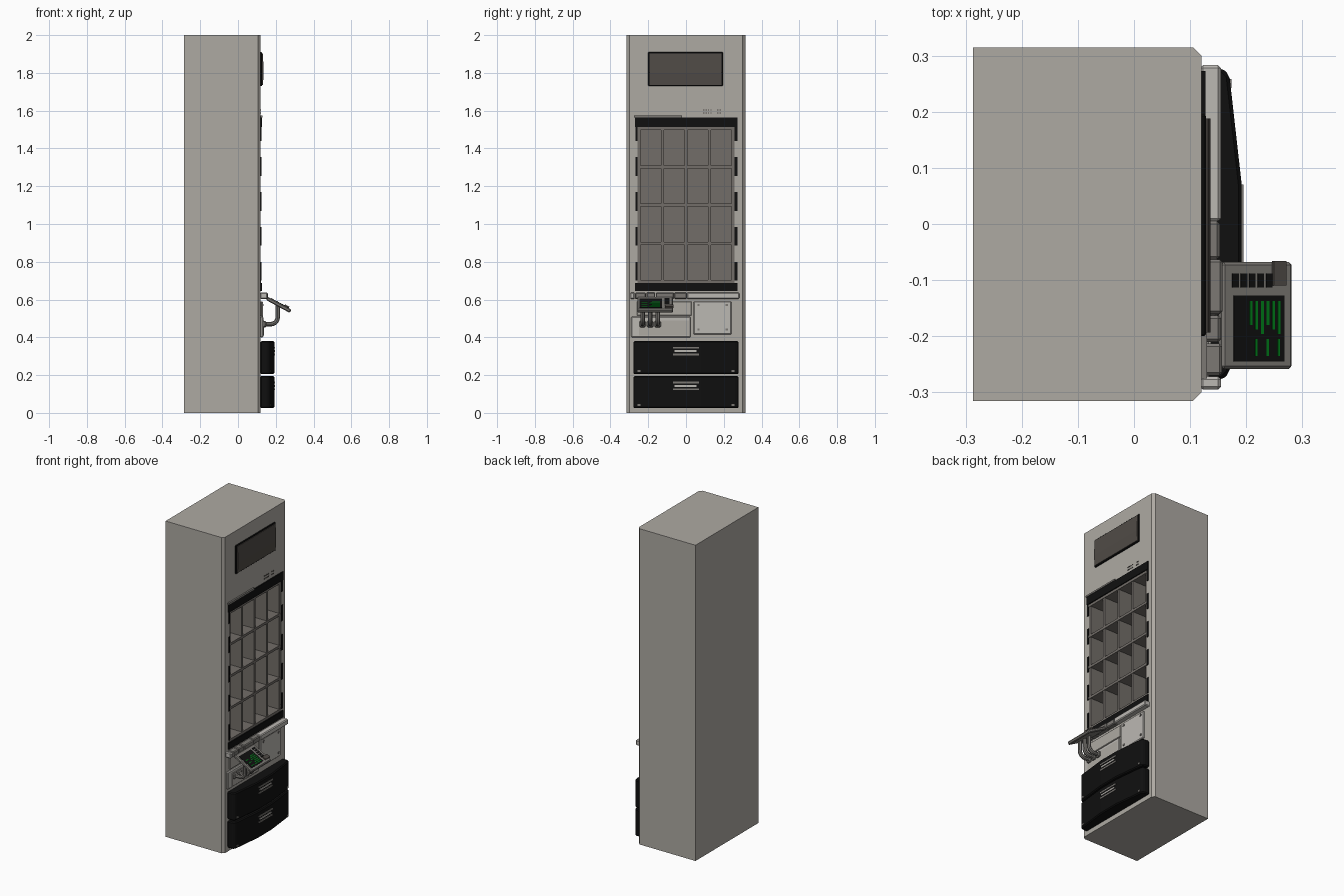
import bpy, bmesh, math
from mathutils import Vector

if "Cube" in bpy.data.objects:
    bpy.data.objects.remove(bpy.data.objects["Cube"], do_unlink=True)


def material(name, r, g, b):
    m = bpy.data.materials.new(name)
    m.use_nodes = True
    m.diffuse_color = (r, g, b, 1)
    bsdf = next(n for n in m.node_tree.nodes if n.type == 'BSDF_PRINCIPLED')
    bsdf.inputs["Base Color"].default_value = (r, g, b, 1)
    bsdf.inputs["Roughness"].default_value = 0.7
    return m


BODY = material("warm grey", 0.42, 0.40, 0.365)
LIGHT = material("pale grey", 0.50, 0.48, 0.45)
SHELF = material("shelf grey", 0.17, 0.155, 0.14)
GLASS = material("dark brown grey", 0.08, 0.07, 0.062)
METAL = material("mid grey", 0.2, 0.19, 0.175)
BLACK = material("black", 0.005, 0.005, 0.005)
GREEN = material("green", 0.0, 0.2, 0.01)


def prism(name, points, axis, a, b, mat, bevel=0.0):
    """Extrude a profile along y (points are x, z) or along z (points are x, y)."""
    place = {'y': lambda p, t: (p[0], t, p[1]), 'z': lambda p, t: (p[0], p[1], t)}[axis]
    bm = bmesh.new()
    low = [bm.verts.new(place(p, a)) for p in points]
    high = [bm.verts.new(place(p, b)) for p in points]
    bm.faces.new(low)
    bm.faces.new(high)
    for i in range(len(points)):
        j = (i + 1) % len(points)
        bm.faces.new((low[i], low[j], high[j], high[i]))
    bmesh.ops.recalc_face_normals(bm, faces=bm.faces)
    if bevel:
        bmesh.ops.bevel(bm, geom=bm.edges[:], offset=bevel, segments=1,
                        affect='EDGES', clamp_overlap=True)
    mesh = bpy.data.meshes.new(name)
    bm.to_mesh(mesh)
    bm.free()
    mesh.materials.append(mat)
    ob = bpy.data.objects.new(name, mesh)
    bpy.context.collection.objects.link(ob)
    return ob


def box(name, x, y, z, mat, bevel=0.0):
    rect = [(x[0], y[0]), (x[1], y[0]), (x[1], y[1]), (x[0], y[1])]
    return prism(name, rect, 'z', z[0], z[1], mat, bevel)


FACE = 0.12   # plane of the working face
BACK = -0.08  # back of the shelf recess


def plate(name, y, z, mat, out=0.004, start=FACE, bevel=0.0):
    return box(name, (start - 0.002, start + out), y, z, mat, bevel)


# Cabinet with chamfered front corners and a recess for the shelves
cabinet = prism("cabinet", [(-0.287, -0.315), (0.105, -0.315), (FACE, -0.3), (FACE, 0.3),
                            (0.105, 0.315), (-0.287, 0.315)], 'z', 0, 2, BODY)
cutter = box("recess_cutter", (BACK - 0.01, 0.2), (-0.265, 0.27), (0.66, 1.545), BODY)
cutter.hide_render = True
cut = cabinet.modifiers.new("recess", 'BOOLEAN')
cut.object = cutter
cut.solver = 'EXACT'
bpy.context.view_layer.objects.active = cabinet
bpy.ops.object.modifier_apply(modifier="recess")
bpy.data.objects.remove(cutter, do_unlink=True)

# Shelf liner, dividers and boards
L, R, LOW, HIGH = -0.25, 0.25, 0.695, 1.505
depth = (BACK, FACE - 0.002)
box("shelf_back", (BACK - 0.01, BACK), (-0.265, 0.27), (0.66, 1.545), SHELF)
for i in range(5):
    y = L + (R - L) * i / 4
    box("shelf_divider", depth, (y - 0.008, y + 0.008), (LOW, HIGH), SHELF)
    z = LOW + (HIGH - LOW) * i / 4
    box("shelf_board", (BACK, FACE + 0.001), (L - 0.008, R + 0.008), (z - 0.008, z + 0.008), SHELF)

# Black surround of the shelves with broken side strips
box("surround_top", (BACK, 0.127), (-0.27, 0.273), (1.513, 1.565), BLACK)
box("surround_bottom", (BACK, 0.127), (-0.27, 0.273), (0.645, 0.687), BLACK)
for side, (a, b) in {"right": (-0.268, -0.258), "left": (0.258, 0.273)}.items():
    box("surround_" + side, (BACK, FACE - 0.001), (a, b), (0.687, 1.513), BODY)
    for k in range(5):
        z = 0.7 + 0.185 * k
        plate("surround_strip_" + side, (a, b), (z, min(z + 0.1, 1.513)), BLACK)
box("surround_ledge", (FACE - 0.002, 0.13), (-0.275, -0.02), (1.565, 1.575), METAL)

# Upper window with a shallow ridge, inside a frame
plate("window_frame", (-0.2, 0.195), (1.73, 1.91), BLACK, 0.008, bevel=0.003)
prism("window", [(FACE, 1.737), (0.132, 1.737), (0.136, 1.8), (0.132, 1.903), (FACE, 1.903)],
      'y', -0.193, 0.188, GLASS)

# Small vent marks above the shelves
for y0, count in ((0.09, 4), (0.165, 2)):
    for i in range(count):
        for z in (1.585, 1.602):
            plate("vent_mark", (y0 + i * 0.013, y0 + i * 0.013 + 0.007), (z, z + 0.005), GLASS, 0.003)

# Rail below the shelves
rail = [(-0.295, -0.272, 0.155, LIGHT), (-0.27, -0.213, 0.157, METAL),
        (-0.21, -0.163, 0.155, METAL), (-0.16, -0.063, 0.158, METAL),
        (-0.063, 0.005, 0.153, METAL), (0.005, 0.283, 0.155, LIGHT)]
for a, b, x, mat in rail:
    box("rail_section", (FACE - 0.002, x), (a, b), (0.603, 0.637), mat, 0.005)

# Service panels with bolts
plate("panel_left", (0.04, 0.24), (0.415, 0.59), LIGHT, 0.012, bevel=0.004)
plate("panel_right", (-0.29, 0.025), (0.4, 0.51), LIGHT, 0.014, bevel=0.005)
plate("panel_inset", (-0.25, 0.015), (0.41, 0.49), BODY, 0.003, FACE + 0.014)
plate("panel_upper", (-0.26, 0.03), (0.515, 0.59), BODY, 0.008, bevel=0.003)
for y in (0.06, 0.21):
    for z in (0.435, 0.565):
        plate("panel_bolt", (y, y + 0.012), (z, z + 0.012), METAL, 0.004, FACE + 0.012)

# Bent pipes holding the console
for y in (-0.23, -0.19, -0.15):
    curve = bpy.data.curves.new("console_pipe", 'CURVE')
    curve.dimensions = '3D'
    curve.bevel_depth = 0.012
    curve.bevel_resolution = 2
    curve.use_fill_caps = True
    spline = curve.splines.new('POLY')
    bend = [(0.175 + 0.035 * math.sin(t), y, 0.505 - 0.035 * math.cos(t))
            for t in (k * math.pi / 10 for k in range(6))]
    path = [(FACE, y, 0.47)] + bend + [(0.21, y, 0.575)]
    spline.points.add(len(path) - 1)
    for p, co in zip(spline.points, path):
        p.co = (*co, 1)
    curve.materials.append(METAL)
    pipe = bpy.data.objects.new("console_pipe", curve)
    bpy.context.collection.objects.link(pipe)
    box("pipe_collar", (FACE, 0.15), (y - 0.017, y + 0.017), (0.453, 0.487), METAL, 0.006)

# Sloping console: details are laid on the slope by their x range
START, END = Vector((0.158, 0.615)), Vector((0.287, 0.545))
SLOPE = (END - START).normalized()
UP = Vector((-SLOPE.y, SLOPE.x))


def on_slope(name, x, y, mat, height, sink=0.001, bevel=0.0):
    a, b = [START + (END - START) * ((v - START.x) / (END.x - START.x)) for v in x]
    pts = [a - UP * sink, b - UP * sink, b + UP * height, a + UP * height]
    return prism(name, pts, 'y', y[0], y[1], mat, bevel)


on_slope("console", (0.158, 0.283), (-0.258, -0.068), METAL, 0.0, 0.02, 0.005)
on_slope("console_screen", (0.177, 0.267), (-0.245, -0.127), BLACK, 0.002)
for i in range(6):
    x = 0.205 + i * 0.01
    on_slope("screen_line", (x, x + 0.005), (-0.18 - 0.008 * (i % 3), -0.137), GREEN, 0.003)
    if i % 2:
        on_slope("screen_line_short", (x, x + 0.004), (-0.235, -0.205), GREEN, 0.003)
for i in range(5):
    x = 0.175 + i * 0.015
    on_slope("console_vent", (x, x + 0.011), (-0.113, -0.088), BLACK, 0.002)
on_slope("console_switch", (0.246, 0.268), (-0.11, -0.066), GLASS, 0.008)

# Two bowed drawers with recessed pulls and corner plates
front = [(0.157, 0.278), (0.17, 0.265), (0.192, 0.07)]
outline = [(FACE - 0.002, 0.278)] + front + [(x, -y) for x, y in reversed(front)] + [(FACE - 0.002, -0.278)]
for z0, z1 in ((0.025, 0.195), (0.205, 0.38)):
    prism("drawer", outline, 'z', z0, z1, BLACK, 0.006)
    for k, (a, b) in enumerate(((-0.07, 0.07), (-0.06, 0.055), (-0.068, 0.068))):
        z = z1 - 0.03 - 0.018 * k
        plate("drawer_pull", (a, b), (z - 0.009, z), (METAL, LIGHT, METAL)[k], 0.003, 0.192)
    for s in (-1, 1):
        y = s * 0.25
        plate("drawer_corner", (y - 0.008, y + 0.008), (z0 + 0.012, z0 + 0.022), METAL, 0.004, 0.17)

# Smooth shading on the pipes
bpy.ops.object.select_all(action='DESELECT')
pipes = [o for o in bpy.context.scene.objects if o.name.startswith("console_pipe")]
for o in pipes:
    o.select_set(True)
bpy.context.view_layer.objects.active = pipes[0]
bpy.ops.object.convert(target='MESH')
bpy.ops.object.shade_smooth_by_angle()
